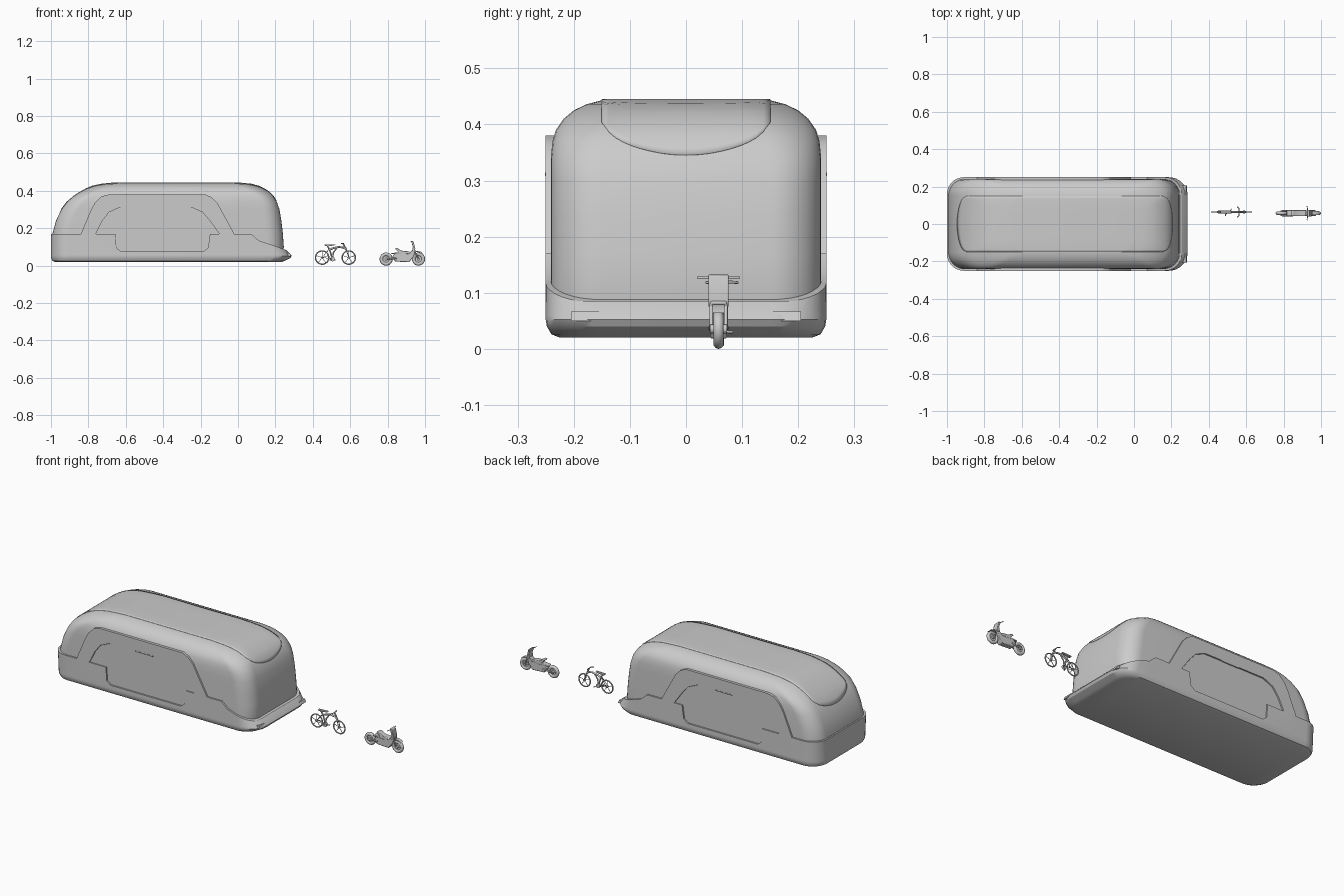
import bpy, bmesh
from math import pi, sin, cos, sqrt

if "Cube" in bpy.data.objects:
    bpy.data.objects.remove(bpy.data.objects["Cube"])


def finish(name, verts, faces, angle=35, bevel=0):
    me = bpy.data.meshes.new(name)
    me.from_pydata(verts, [], faces)
    bm = bmesh.new()
    bm.from_mesh(me)
    bmesh.ops.recalc_face_normals(bm, faces=bm.faces)
    bm.to_mesh(me)
    bm.free()
    ob = bpy.data.objects.new(name, me)
    bpy.context.collection.objects.link(ob)
    if bevel:
        m = ob.modifiers.new("bevel", 'BEVEL')
        m.width, m.segments = bevel, 2
    smooth(ob, angle)
    return ob


def smooth(ob, angle=35):
    bpy.ops.object.select_all(action='DESELECT')
    ob.select_set(True)
    bpy.context.view_layer.objects.active = ob
    bpy.ops.object.shade_smooth_by_angle(angle=angle * pi / 180)


def ring(x0, x1, hw, r, mids=(), n=8):
    """Rounded rectangle plan outline."""
    pts = []
    for k, (cx, cy) in enumerate([(x1 - r, hw - r), (x0 + r, hw - r),
                                  (x0 + r, r - hw), (x1 - r, r - hw)]):
        pts += [(cx + r * cos((k + i / n) * pi / 2), cy + r * sin((k + i / n) * pi / 2))
                for i in range(n + 1)]
        if k == 0:
            pts += [(x, hw) for x in reversed(mids)]
        if k == 2:
            pts += [(x, -hw) for x in mids]
    return pts


def loft(name, rings, angle=35):
    n = len(rings[0])
    faces = [(a * n + i, a * n + (i + 1) % n, (a + 1) * n + (i + 1) % n, (a + 1) * n + i)
             for a in range(len(rings) - 1) for i in range(n)]
    # Caps as strips from side to side, so every face stays flat
    for o in (0, (len(rings) - 1) * n):
        faces += [(o + i, o + i + 1, o + n - 2 - i, o + n - 1 - i) for i in range(n // 2 - 1)]
    return finish(name, [p for r in rings for p in r], faces, angle)


def prism(name, poly, y0, y1, bevel=0):
    n = len(poly)
    verts = [(x, y, z) for y in (y0, y1) for x, z in poly]
    faces = [(i, (i + 1) % n, n + (i + 1) % n, n + i) for i in range(n)]
    return finish(name, verts, faces + [tuple(range(n)), tuple(range(n, 2 * n))], 35, bevel)


def tube(name, pts, r):
    cu = bpy.data.curves.new(name, 'CURVE')
    cu.dimensions, cu.bevel_depth, cu.bevel_resolution, cu.use_fill_caps = '3D', r, 2, True
    sp = cu.splines.new('POLY')
    sp.points.add(len(pts) - 1)
    for p, q in zip(sp.points, pts):
        p.co = (*q, 1)
    ob = bpy.data.objects.new(name, cu)
    bpy.context.collection.objects.link(ob)
    return ob


def disc(name, x, y, z, r, w):
    bpy.ops.mesh.primitive_cylinder_add(vertices=32, radius=r, depth=w, location=(x, y, z),
                                        rotation=(pi / 2, 0, 0))
    bpy.context.object.name = name
    smooth(bpy.context.object)


def tyre(name, x, y, z, r, t):
    bpy.ops.mesh.primitive_torus_add(major_radius=r - t, minor_radius=t, major_segments=36,
                                     minor_segments=10, location=(x, y, z), rotation=(pi / 2, 0, 0))
    bpy.context.object.name = name
    smooth(bpy.context.object, 60)


# Shuttle cabin: stacked plan outlines (z, x0, x1, half width, corner radius)
L = [(.04, -.985, .235, .241, .09), (.10, -.992, .245, .241, .09), (.17, -.992, .24, .241, .09),
     (.24, -.973, .232, .241, .09), (.30, -.945, .222, .241, .09), (.34, -.915, .208, .241, .09),
     (.37, -.88, .19, .238, .095), (.39, -.85, .172, .232, .1), (.41, -.815, .143, .218, .1),
     (.425, -.78, .112, .2, .1), (.436, -.73, .07, .177, .09), (.443, -.66, .0, .15, .08)]
loft("cabin_body", [[(x, y, z) for x, y in ring(a, b, h, r)] for z, a, b, h, r in L], 40)


def layer(z):
    for p, q in zip(L, L[1:]):
        if z <= q[0]:
            t = (z - p[0]) / (q[0] - p[0])
            return [p[i] + (q[i] - p[i]) * t for i in range(1, 5)]
    return L[-1][1:]


# Roof panel hugging the cabin, with curved ends
def roof_point(y, z, front):
    a, b, h, r = layer(z)
    d = max(0, abs(y) - (h - r))
    dx = r - sqrt(max(0, r * r - d * d))
    return (b - dx if front else a + dx, y, z)


rows, N, M = [], 14, 24
for j in range(M + 1):
    y = -.15 + .3 * j / M
    k = abs(y / .15)
    row = []
    for front, low in ((False, .30), (True, .345)):
        ze = low + .04 * k ** 2 + .018 * k ** 10
        seg = [roof_point(y, .443 - (.443 - ze) * (1 - t / N) ** 2, front) for t in range(N + 1)]
        row += seg[::-1] if front else seg
    rows.append(row)
W = len(rows[0])
roof = finish("roof_panel", [p for r in rows for p in r],
              [(j * W + i, j * W + i + 1, (j + 1) * W + i + 1, (j + 1) * W + i)
               for j in range(M) for i in range(W - 1)], 40)
m = roof.modifiers.new("thick", 'SOLIDIFY')
m.thickness, m.offset = .004, 0


# Lower tub: skirt that steps down to the wedge bumper
def tub_top(x):
    P = [(-2, .17), (.07, .17), (.11, .135), (.2, .105), (.25, .085), (1, .085)]
    for (a, s), (b, t) in zip(P, P[1:]):
        if x <= b:
            return s + (t - s) * (x - a) / (b - a)


mids = (.07, .11)
tub_rings = [[(x, y, z) for x, y in ring(a, b, h, r, mids)] for z, a, b, h, r in
             [(.02, -.98, .235, .225, .08), (.026, -.992, .252, .24, .09), (.04, -1, .28, .248, .1),
              (.052, -1, .287, .25, .1), (.06, -1, .282, .25, .1)]]
tub_rings.append([(x, y, tub_top(x)) for x, y in ring(-1, .255, .25, .09, mids)])
tub = loft("lower_tub", tub_rings, 30)

# Side arches and recessed door openings
arch = [(-.84, .17), (-.785, .30), (-.765, .335), (-.73, .37), (-.69, .38),
        (-.175, .38), (-.14, .365), (-.11, .335), (-.02, .17)]
door = [(-.76, .17), (-.725, .24), (-.69, .285), (-.63, .312), (-.25, .312), (-.19, .285),
        (-.15, .24), (-.10, .17), (-.15, .17), (-.16, .095), (-.185, .075), (-.625, .075),
        (-.65, .095), (-.655, .17)]
for s, side in ((-1, "front"), (1, "back")):
    # Arch ring: outer outline, then back along the top of the door
    frame = prism("side_arch_" + side, arch + door[7::-1], s * .225, s * .25)
    cutter = prism("door_cutter", door, s * .2405, s * .3)
    cutter.hide_render = True
    bpy.context.view_layer.objects.active = tub
    m = tub.modifiers.new("door", 'BOOLEAN')
    m.operation, m.solver, m.object = 'DIFFERENCE', 'EXACT', cutter
    bpy.ops.object.modifier_apply(modifier="door")
    bpy.data.objects.remove(cutter)
    prism("door_panel_" + side, [(-.44 + (x + .44) * .99, .19 + (z - .19) * .98) for x, z in door],
          s * .23, s * .245)
    prism("door_handle_" + side, [(-.47, .308), (-.36, .308), (-.36, .314), (-.47, .314)],
          s * .24, s * .251)
    # Headlights on the bumper slope
    prism("headlight_" + side, [(.24, .05), (.284, .05), (.277, .067), (.24, .067)],
          s * .155, s * .205)
smooth(tub, 30)

# Bicycle
Y = .064
for x, tag in ((.45, "rear"), (.592, "front")):
    tyre("bicycle_tyre_" + tag, x, Y, .043, .039, .0035)
    disc("bicycle_hub_" + tag, x, Y, .043, .006, .012)
    for i in range(5):
        a = i * 2 * pi / 5 + .3
        tube("bicycle_spoke_" + tag, [(x, Y, .043), (x + .034 * cos(a), Y, .043 + .034 * sin(a))], .0014)
tube("bicycle_frame", [(.485, Y, .083), (.51, Y, .094), (.54, Y, .1), (.565, Y, .096),
                       (.58, Y, .085)], .005)
tube("bicycle_seat_tube", [(.478, Y, .105), (.49, Y, .085), (.505, Y, .035)], .004)
tube("bicycle_down_tube", [(.505, Y, .035), (.51, Y, .07), (.53, Y, .096)], .0035)
tube("bicycle_head", [(.562, Y, .118), (.58, Y, .085)], .004)
for s in (-1, 1):
    tube("bicycle_fork", [(.578, Y + s * .003, .09), (.592, Y + s * .007, .043)], .0022)
    tube("bicycle_stay", [(.505, Y + s * .006, .037), (.45, Y + s * .007, .043),
                          (.487, Y + s * .003, .088)], .002)
    tube("bicycle_pedal_crank", [(.505, Y, .035), (.505 + s * .015, Y + s * .012, .03),
                                 (.505 + s * .015, Y + s * .02, .03)], .0025)
disc("bicycle_chain_ring", .505, Y, .035, .012, .012)
tube("bicycle_handlebar", [(.552, Y - .028, .118), (.562, Y - .018, .119), (.562, Y + .018, .119),
                           (.552, Y + .028, .118)], .0025)
prism("bicycle_seat", [(.462, .112), (.465, .104), (.49, .104), (.522, .11), (.52, .114)],
      Y - .007, Y + .007, .002)

# Moped
Y = .058
for x, tag in ((.792, "rear"), (.965, "front")):
    tyre("moped_tyre_" + tag, x, Y, .035, .035, .0095)
    disc("moped_rim_" + tag, x, Y, .035, .02, .008)
    disc("moped_hub_" + tag, x, Y, .035, .008, .03)
prism("moped_body", [(.825, .05), (.84, .022), (.915, .018), (.94, .05), (.95, .085), (.932, .085),
                     (.91, .062), (.885, .066), (.84, .066)], Y - .015, Y + .015, .003)
prism("moped_seat", [(.838, .09), (.85, .094), (.875, .08), (.915, .076), (.925, .066), (.89, .06),
                     (.815, .062), (.822, .068), (.86, .07)], Y - .016, Y + .016, .003)
prism("moped_shield", [(.925, .133), (.938, .13), (.948, .09), (.945, .075), (.93, .075),
                       (.935, .1)], Y - .018, Y + .018, .002)
prism("moped_front_fender", [(.935, .066), (.955, .079), (.978, .074), (.99, .064), (.975, .07),
                             (.956, .073)], Y - .011, Y + .011)
for s in (-1, 1):
    tube("moped_fork", [(.942, Y + s * .013, .082), (.965, Y + s * .013, .035)], .0035)
    tube("moped_swing_arm", [(.85, Y + s * .013, .04), (.792, Y + s * .013, .035)], .0045)
tube("moped_handlebar", [(.925, Y - .038, .127), (.928, Y - .02, .127), (.928, Y + .02, .127),
                         (.925, Y + .038, .127)], .002)
